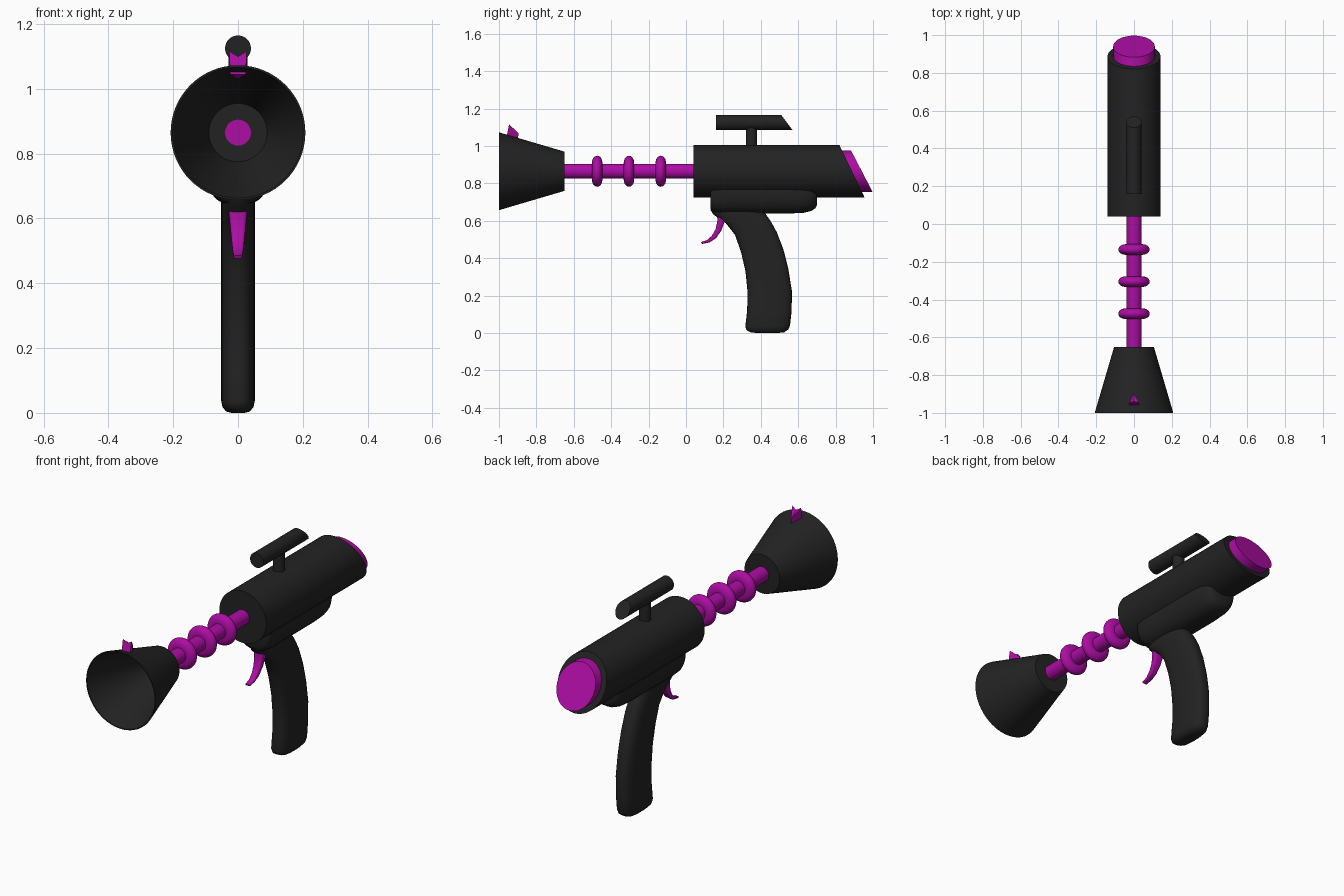
import bpy, bmesh, math
from mathutils import Vector

if "Cube" in bpy.data.objects:
    bpy.data.objects.remove(bpy.data.objects["Cube"])

AXIS = 0.865  # height of the barrel axis


def material(name, color):
    m = bpy.data.materials.new(name)
    m.diffuse_color = (*color, 1)
    m.use_nodes = True
    m.node_tree.nodes["Principled BSDF"].inputs["Base Color"].default_value = m.diffuse_color
    return m


BLACK = material("charcoal black", (0.0165, 0.0165, 0.0165))
MAGENTA = material("magenta", (0.42, 0.004, 0.37))


def finish(bm, name, mat, angle=35):
    bmesh.ops.recalc_face_normals(bm, faces=bm.faces[:])
    mesh = bpy.data.meshes.new(name)
    bm.to_mesh(mesh)
    bm.free()
    mesh.materials.append(mat)
    ob = bpy.data.objects.new(name, mesh)
    bpy.context.collection.objects.link(ob)
    bpy.ops.object.select_all(action='DESELECT')
    ob.select_set(True)
    bpy.context.view_layer.objects.active = ob
    bpy.ops.object.shade_smooth_by_angle(angle=math.radians(angle))
    return ob


def loft(name, rings, mat, angle=35):
    """Skin a list of equal-length point rings and cap both ends."""
    bm = bmesh.new()
    loops = [[bm.verts.new(p) for p in ring] for ring in rings]
    n = len(loops[0])
    for a, b in zip(loops, loops[1:]):
        for i in range(n):
            j = (i + 1) % n
            bm.faces.new((a[i], a[j], b[j], b[i]))
    bm.faces.new(loops[0])
    bm.faces.new(loops[-1])
    return finish(bm, name, mat, angle)


def turned(name, profile, mat, z=AXIS, n=48):
    """Lathe (y, radius, slant) stations around a y-directed axis."""
    rings = []
    for y, r, slant in profile:
        ring = []
        for i in range(n):
            t = 2 * math.pi * i / n
            h = r * math.sin(t)
            ring.append((r * math.cos(t), y + slant * h, z + h))
        rings.append(ring)
    return loft(name, rings, mat)


def oval(center, u, v, power=2.0, n=32):
    """Superellipse ring spanned by half-axes u and v."""
    pts = []
    for i in range(n):
        t = 2 * math.pi * i / n
        c, s = math.cos(t), math.sin(t)
        pts.append(Vector(center)
                   + Vector(u) * math.copysign(abs(c) ** (2 / power), c)
                   + Vector(v) * math.copysign(abs(s) ** (2 / power), s))
    return pts


def swept(name, pairs, mat, power):
    """Loft ovals between front and back outline points: (yf, zf, yb, zb, half_width)."""
    rings = []
    for yf, zf, yb, zb, w in pairs:
        mid = (0, (yf + yb) / 2, (zf + zb) / 2)
        rings.append(oval(mid, (w, 0, 0), (0, (yb - yf) / 2, (zb - zf) / 2), power))
    return loft(name, rings, mat, 50)


# Main body with slanted back, and its end plug
turned("body", [(0.04, 0.14, 0), (0.8875, 0.14, -0.48)], BLACK)
turned("rear_plug", [(0.87, 0.11, -0.48), (0.94, 0.11, -0.52)], MAGENTA)

# Barrel with three rings
turned("barrel", [(-0.67, 0.04, 0), (0.06, 0.04, 0)], MAGENTA, n=32)
for k, y in enumerate((-0.475, -0.305, -0.135)):
    prof = [(y - 0.028, 0.03, 0)]
    for i in range(13):
        t = math.pi * i / 12
        prof.append((y - 0.028 * math.cos(t), 0.045 + 0.038 * math.sin(t), 0))
    prof.append((y + 0.028, 0.03, 0))
    turned(f"barrel_ring_{k + 1}", prof, MAGENTA)

# Hollow flared muzzle
turned("muzzle", [(-0.65, 0.105, 0), (-1.0, 0.208, 0), (-1.0, 0.202, 0),
                  (-0.67, 0.09, 0)], BLACK, n=64)

# Top scope: slanted tube on a post
turned("scope", [(0.16, 0.04, 0), (0.54, 0.04, -0.75)], BLACK, z=1.125, n=32)
loft("scope_post", [oval((0, 0.35, z), (0.03, 0, 0), (0, 0.03, 0))
                    for z in (0.98, 1.10)], BLACK)

# Notched front sight
bm = bmesh.new()
v = [bm.verts.new(p) for p in ((-0.025, -0.96, 1.045), (0.025, -0.96, 1.045),
                               (0.026, -0.946, 1.116), (0, -0.94, 1.100),
                               (-0.026, -0.946, 1.116), (0, -0.895, 1.068),
                               (0, -0.90, 1.03))]
for f in ((0, 1, 2, 3, 4), (2, 5, 3), (3, 5, 4), (1, 6, 5, 2),
          (0, 4, 5, 6), (0, 6, 1)):
    bm.faces.new([v[i] for i in f])
finish(bm, "front_sight", MAGENTA, 10)

# Rounded housing under the body: (y, half width, depth)
stations = [(0.13, 0.085, 0.095), (0.137, 0.093, 0.112), (0.155, 0.098, 0.122),
            (0.20, 0.10, 0.126), (0.55, 0.10, 0.126), (0.63, 0.097, 0.122),
            (0.67, 0.09, 0.112), (0.692, 0.078, 0.098), (0.70, 0.065, 0.08)]
loft("under_housing", [oval((0, y, 0.765), (w, 0, 0), (0, 0, d), 2.5)
                       for y, w, d in stations], BLACK, 50)

# Curved grip
swept("grip", [(0.13, 0.66, 0.41, 0.68, 0.052), (0.145, 0.635, 0.42, 0.645, 0.052),
               (0.212, 0.588, 0.455, 0.595, 0.052), (0.262, 0.525, 0.485, 0.54, 0.052),
               (0.295, 0.43, 0.52, 0.45, 0.052), (0.318, 0.33, 0.547, 0.345, 0.052),
               (0.329, 0.22, 0.566, 0.225, 0.052), (0.327, 0.12, 0.565, 0.12, 0.052),
               (0.317, 0.035, 0.556, 0.04, 0.052), (0.323, 0.016, 0.547, 0.019, 0.048),
               (0.345, 0.004, 0.525, 0.004, 0.036), (0.38, 0.0, 0.49, 0.0, 0.02)],
      BLACK, 2.8)

# Hooked trigger tapering to its tip
swept("trigger", [(0.165, 0.65, 0.225, 0.65, 0.031), (0.168, 0.60, 0.208, 0.60, 0.027),
                  (0.158, 0.555, 0.189, 0.548, 0.022), (0.138, 0.52, 0.16, 0.507, 0.018),
                  (0.112, 0.497, 0.125, 0.484, 0.015), (0.08, 0.486, 0.085, 0.476, 0.013)],
      MAGENTA, 4)
